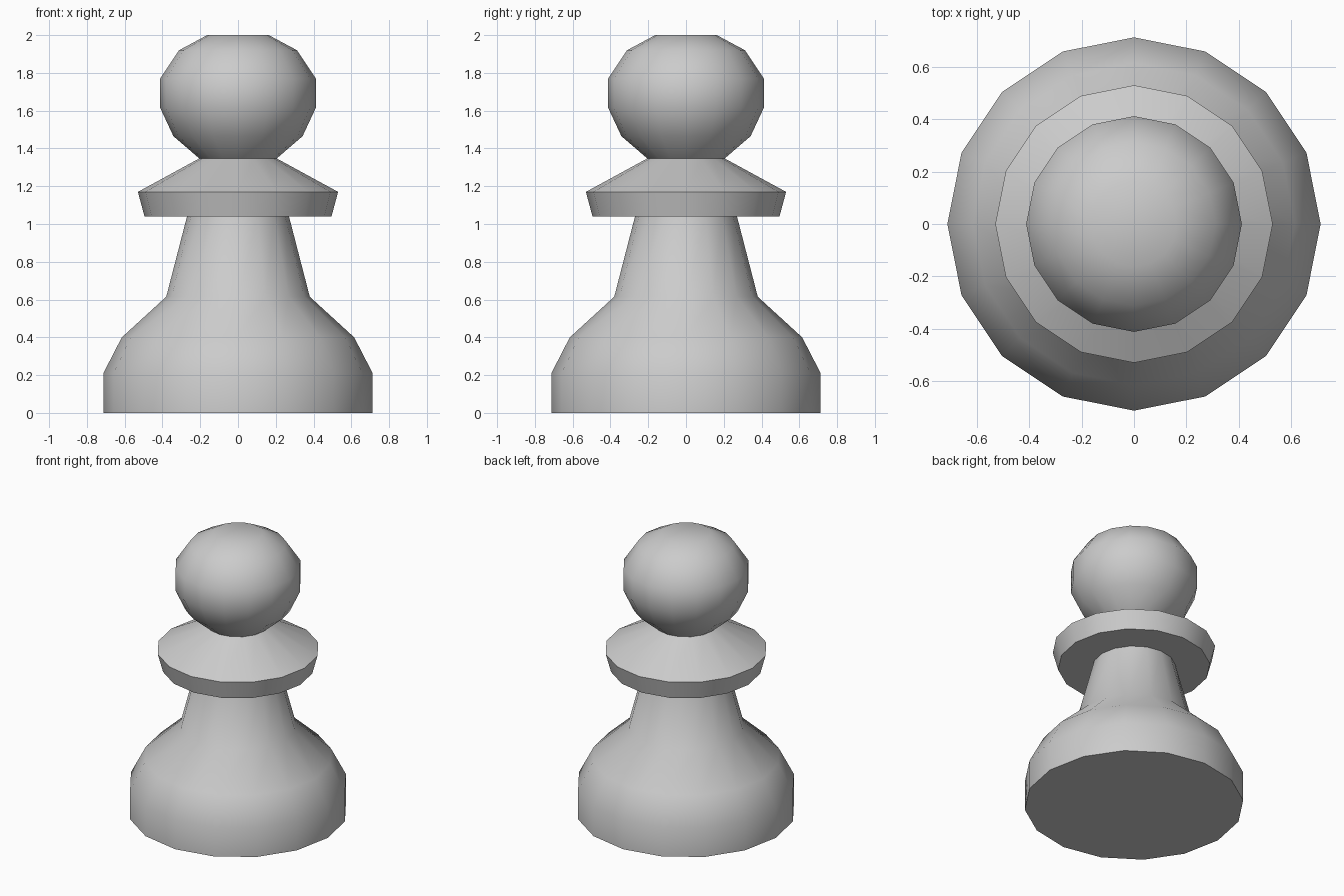
import bpy, bmesh
from math import cos, sin, pi, radians

if "Cube" in bpy.data.objects:
    bpy.data.objects.remove(bpy.data.objects["Cube"])

SIDES = 16


def lathe(name, profile, cap_bottom=False, cap_top=False):
    """Revolve (radius, height) points around z, bottom to top."""
    bm = bmesh.new()
    rings = [[bm.verts.new((r * cos(2 * pi * i / SIDES), r * sin(2 * pi * i / SIDES), z))
              for i in range(SIDES)] for r, z in profile]
    for lo, hi in zip(rings, rings[1:]):
        for i in range(SIDES):
            j = (i + 1) % SIDES
            bm.faces.new((lo[i], lo[j], hi[j], hi[i]))
    if cap_bottom:
        bm.faces.new(rings[0][::-1])
    if cap_top:
        bm.faces.new(rings[-1])
    mesh = bpy.data.meshes.new(name)
    bm.to_mesh(mesh)
    bm.free()
    obj = bpy.data.objects.new(name, mesh)
    bpy.context.collection.objects.link(obj)
    bpy.ops.object.select_all(action='DESELECT')
    obj.select_set(True)
    bpy.context.view_layer.objects.active = obj
    bpy.ops.object.shade_smooth_by_angle(angle=radians(50))
    return obj


# Wide foot tapering into the stem
lathe("base_and_stem", [(0.713, 0), (0.713, 0.21), (0.615, 0.40), (0.38, 0.615),
                        (0.27, 1.04)], cap_bottom=True)

# Flared collar
lathe("collar", [(0.27, 1.04), (0.495, 1.04), (0.53, 1.17), (0.205, 1.347)])

# Round head with a small flat top
lathe("head", [(0.205, 1.347), (0.342, 1.465), (0.412, 1.615), (0.412, 1.77),
               (0.312, 1.92), (0.163, 2.0)], cap_top=True)
